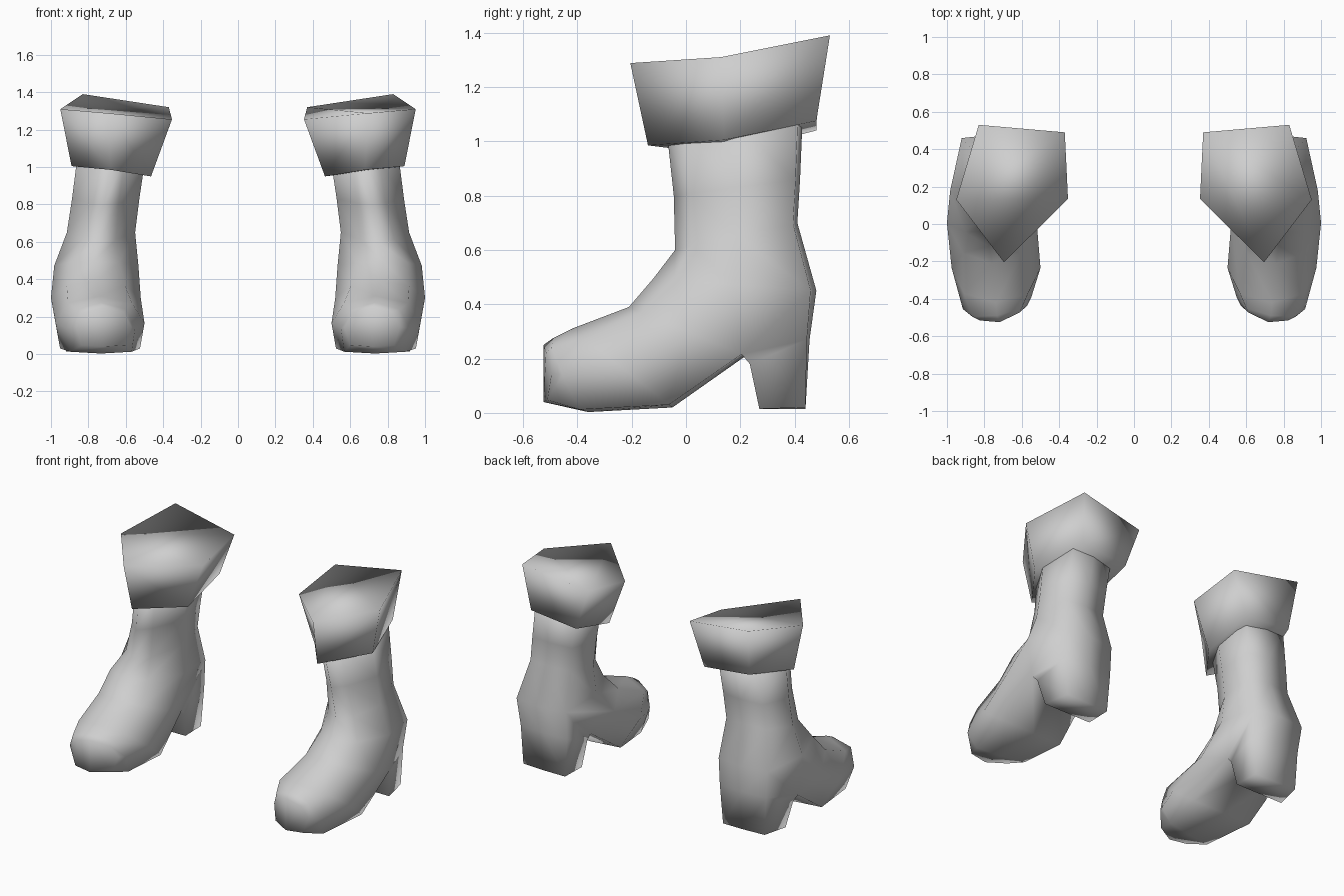
import bpy
import bmesh

cube = bpy.data.objects.get("Cube")
if cube:
    bpy.data.objects.remove(cube)

GREY = (0.62, 0.62, 0.62, 1)
leather = bpy.data.materials.new("pale_grey_leather")
leather.use_nodes = True
leather.diffuse_color = GREY
leather.node_tree.nodes["Principled BSDF"].inputs["Base Color"].default_value = GREY


def bridge(bm, rings, start=None):
    """Skin rings of points one after another, optionally from existing verts."""
    loops = [start] if start else []
    loops += [[bm.verts.new(p) for p in ring] for ring in rings]
    for a, b in zip(loops, loops[1:]):
        for i in range(len(a)):
            j = (i + 1) % len(a)
            bm.faces.new((a[i], a[j], b[j], b[i]))
    return loops


def finish(bm, name):
    """Smooth the mesh and mirror it to make the pair."""
    bmesh.ops.recalc_face_normals(bm, faces=bm.faces)
    for f in bm.faces:
        f.smooth = True
    mesh = bpy.data.meshes.new(name)
    bm.to_mesh(mesh)
    bm.free()
    mesh.materials.append(leather)
    obj = bpy.data.objects.new(name, mesh)
    bpy.context.collection.objects.link(obj)
    mirror = obj.modifiers.new("pair", "MIRROR")
    mirror.use_mirror_merge = False


def section(front, back, inner, outer, pinch=.72, sole=.8, skew=0, bow=0, tilt=0):
    """Eight-sided ring from the instep to the sole.
    pinch and sole set the corner widths, skew shifts the back sideways,
    bow rounds the ring backwards and tilt turns it."""
    (ya, za), (yb, zb) = front, back
    outline = [(0, 0), (pinch, .13), (1, .5), (sole, .965),
               (0, 1), (-sole, .965), (-1, .5), (-pinch, .13)]
    return [((inner + outer) / 2 + u * (outer - inner) / 2 + skew * t,
             ya + (yb - ya) * t + bow * u * u - tilt * u,
             za + (zb - za) * t) for u, t in outline]


# Shaft, instep and toe as one swept body
boot = bmesh.new()
loops = bridge(boot, [
    section((-.07, 1.03), (.43, 1.10), .50, .865, pinch=.4, skew=-.015),
    section((-.045, .80), (.42, .86), .535, .895, pinch=.42, skew=-.015),
    section((-.04, .60), (.41, .70), .565, .93, pinch=.5, skew=-.03),
    section((-.12, .495), (.48, .45), .55, 1.0, pinch=.6, skew=-.035),
    section((-.21, .39), (.22, .21), .52, 1.0, pinch=.65, sole=.85),
    section((-.42, .31), (-.05, .02), .50, .975, sole=.9),
    section((-.49, .275), (-.36, .003), .55, .915, sole=.9, tilt=.03),
    section((-.525, .25), (-.525, .04), .57, .865, bow=.06, tilt=.03),
])
boot.faces.new(loops[0])
# Toe cap folds along its middle
toe = loops[-1]
boot.faces.new(toe[:5])
boot.faces.new(toe[4:] + toe[:1])

# Block heel drawn down from the underside between ankle and arch
ankle, arch = loops[3], loops[4]
rim = ankle[3:6] + arch[5:2:-1]
under = [f for f in boot.faces if all(v in rim for v in f.verts)]
bmesh.ops.delete(boot, geom=under, context="FACES_ONLY")
heel = bridge(boot, [
    [(.90, .445, .27), (.73, .455, .27), (.56, .445, .27),
     (.56, .235, .18), (.75, .235, .18), (.95, .235, .18)],
    [(.885, .44, .02), (.73, .44, .015), (.58, .44, .015),
     (.575, .27, .015), (.75, .27, .015), (.92, .27, .015)],
], rim)
boot.faces.new(heel[-1])
finish(boot, "boot_body")

# Five-sided folded cuff
cuff = bmesh.new()
loops = bridge(cuff, [
    [(.80, .48, 1.075), (.47, .48, 1.04), (.465, .14, .95),
     (.68, -.14, .985), (.89, .14, 1.005)],
    [(.83, .53, 1.39), (.37, .49, 1.32), (.353, .135, 1.255),
     (.695, -.205, 1.288), (.95, .13, 1.31)],
])
cuff.faces.new(loops[0])
cuff.faces.new(loops[-1])
finish(cuff, "cuff")
